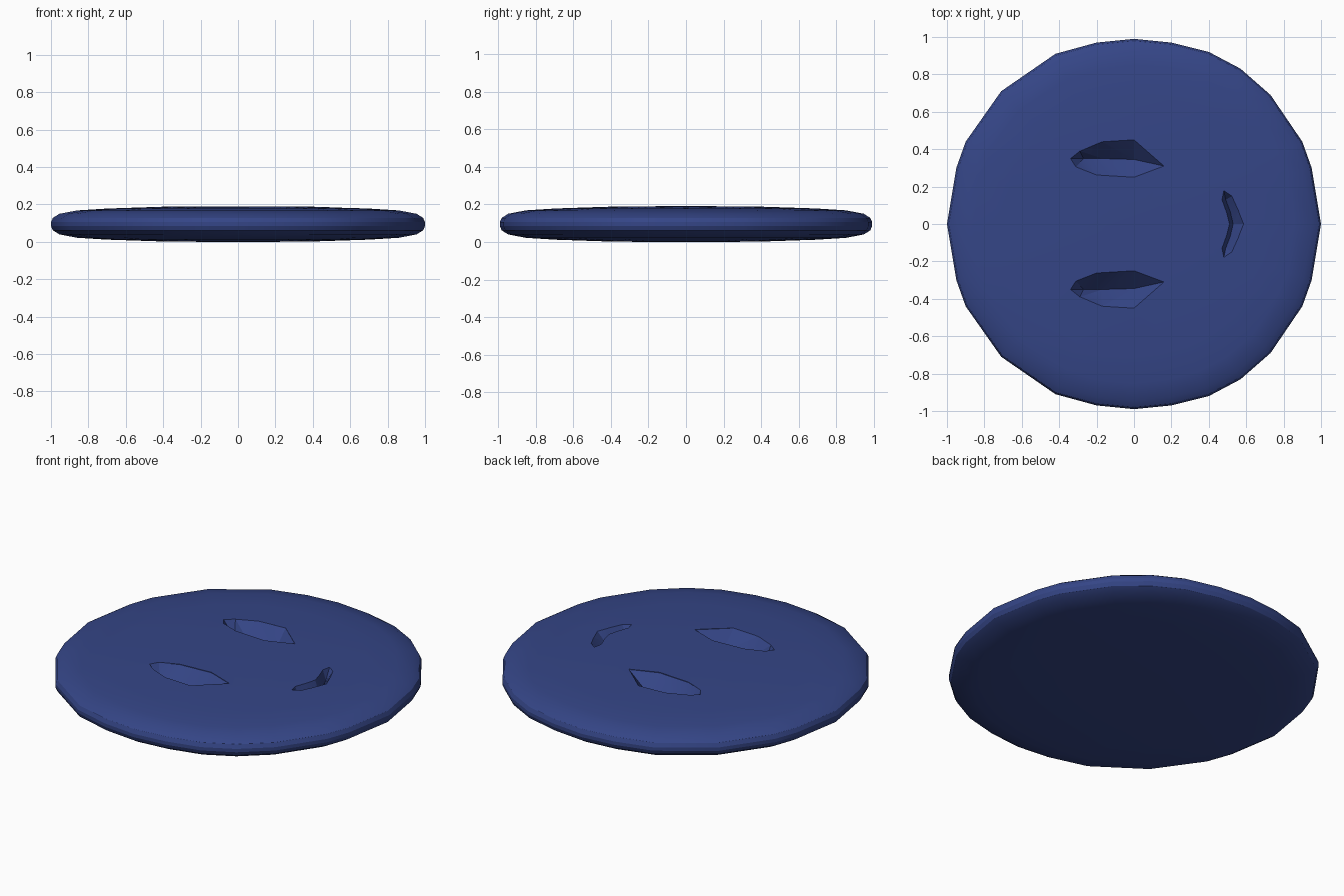
import bpy, bmesh

if "Cube" in bpy.data.objects:
    bpy.data.objects.remove(bpy.data.objects["Cube"])

BLUE = bpy.data.materials.new("blue")
BLUE.diffuse_color = (0.035, 0.06, 0.24, 1)
BLUE.use_nodes = True
BLUE.node_tree.nodes["Principled BSDF"].inputs["Base Color"].default_value = BLUE.diffuse_color


def make_object(name, bm):
    bmesh.ops.recalc_face_normals(bm, faces=bm.faces)
    mesh = bpy.data.meshes.new(name)
    bm.to_mesh(mesh)
    bm.free()
    obj = bpy.data.objects.new(name, mesh)
    mesh.materials.append(BLUE)
    bpy.context.collection.objects.link(obj)
    return obj


def bridge(bm, a, b):
    n = len(a)
    for i in range(n):
        bm.faces.new((a[i], a[(i + 1) % n], b[(i + 1) % n], b[i]))


# Disc: irregular half outline mirrored in y, swept through a lens profile
half = [(0.57, 0.83), (0.40, 0.92), (0.20, 0.97), (0, 0.99), (-0.20, 0.97), (-0.42, 0.91),
        (-0.71, 0.71), (-0.90, 0.44), (-0.95, 0.30)]
half = [(0.95, 0.30), (0.90, 0.44), (0.73, 0.69)] + half
outline = [(1, 0)] + half + [(-1, 0)] + [(x, -y) for x, y in reversed(half)]
upper = [(1.0, 0.105), (0.99, 0.128), (0.955, 0.15), (0.86, 0.168), (0.7, 0.178),
         (0.4, 0.188), (0.15, 0.19)]
profile = [(s, 0.19 - z) for s, z in reversed(upper)] + upper
bm = bmesh.new()
rings = [[bm.verts.new((x * s, y * s, z)) for x, y in outline] for s, z in profile]
for a, b in zip(rings, rings[1:]):
    bridge(bm, a, b)
bm.faces.new(rings[0])
bm.faces.new(rings[-1])
disc = make_object("face_disc", bm)


# V-shaped groove cutter: upper edge, lower edge and a deep line share end columns
def groove(name, first, last, side_a, side_b, keel, depth, flip=1):
    bm = bmesh.new()
    top = 0.186

    def vert(p, z):
        return bm.verts.new((p[0], p[1] * flip, z))
    loop = [first] + side_a + [last] + side_b[::-1]
    rim = [vert(p, top) for p in loop]
    lid = [vert(p, 0.3) for p in loop]
    bridge(bm, rim, lid)
    bm.faces.new(lid)
    low = [vert(p, top - depth) for p in keel]
    n = len(side_a)
    a = rim[:n + 2]
    b = [rim[0]] + rim[n + 2:][::-1] + [rim[n + 1]]
    for edge in (a, b):
        bm.faces.new((edge[0], edge[1], low[0]))
        for i in range(n - 1):
            bm.faces.new((edge[i + 1], edge[i + 2], low[i + 1], low[i]))
        bm.faces.new((edge[-2], edge[-1], low[-1]))
    bmesh.ops.triangulate(bm, faces=bm.faces)
    cutter = make_object(name, bm)
    cutter.hide_render = True
    cut = disc.modifiers.new(name, 'BOOLEAN')
    cut.operation = 'DIFFERENCE'
    cut.solver = 'EXACT'
    cut.object = cutter
    return cutter


cutters = []
# Two eyes; the second is the same shape shifted in y with its upper edge mirrored
for name, flip in (("eye_cutter_left", 1), ("eye_cutter_right", -1)):
    cutters.append(groove(
        name, (-0.34, 0.35), (0.16, 0.31),
        [(-0.29, 0.39), (-0.17, 0.44), (0, 0.45)],
        [(-0.31, 0.305), (-0.20, 0.262), (0, 0.25)],
        [(-0.27, 0.35), (-0.17, 0.35), (0, 0.345)], 0.10, flip))

# Curved mouth
cutters.append(groove(
    "mouth_cutter", (0.48, 0.18), (0.48, -0.18),
    [(0.525, 0.15), (0.56, 0.075), (0.59, 0), (0.56, -0.075), (0.525, -0.15)],
    [(0.47, 0.13), (0.495, 0.06), (0.51, 0), (0.495, -0.06), (0.47, -0.13)],
    [(0.49, 0.13), (0.515, 0.065), (0.53, 0), (0.515, -0.065), (0.49, -0.13)], 0.06))

# Bake the grooves and remove the cutters
bpy.context.view_layer.objects.active = disc
disc.select_set(True)
for cutter in cutters:
    bpy.ops.object.modifier_apply(modifier=cutter.name)
    bpy.data.objects.remove(cutter)
bpy.ops.object.shade_smooth_by_angle(angle=0.4)
